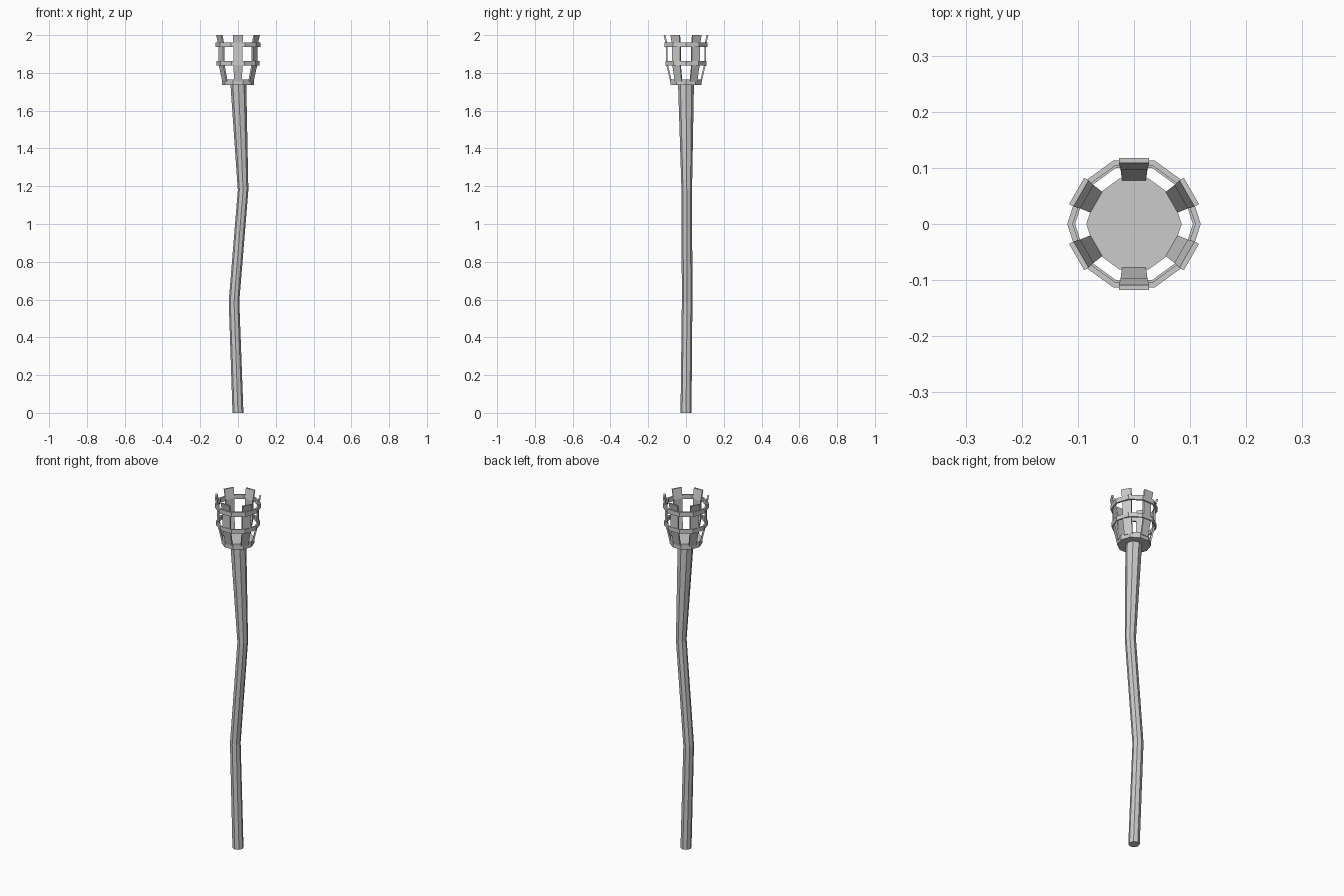
import bpy, bmesh
from math import cos, sin, pi, radians

if "Cube" in bpy.data.objects:
    bpy.data.objects.remove(bpy.data.objects["Cube"])


def make(name, bm):
    bmesh.ops.recalc_face_normals(bm, faces=bm.faces)
    me = bpy.data.meshes.new(name)
    bm.to_mesh(me)
    bm.free()
    ob = bpy.data.objects.new(name, me)
    bpy.context.collection.objects.link(ob)
    return ob


def loft(name, sections, sides):
    """Capped tube through (x, y, z, radius) sections."""
    bm = bmesh.new()
    loops = [[bm.verts.new((x + r * cos(2 * pi * i / sides),
                            y + r * sin(2 * pi * i / sides), z))
              for i in range(sides)] for x, y, z, r in sections]
    for a, b in zip(loops, loops[1:]):
        for i in range(sides):
            j = (i + 1) % sides
            bm.faces.new((a[i], a[j], b[j], b[i]))
    bm.faces.new(loops[0])
    bm.faces.new(loops[-1])
    return make(name, bm)


def hoop(name, z0, z1, r_in, r_out, sides=10):
    """Flat faceted band."""
    bm = bmesh.new()
    prof = [(r_in, z0), (r_out, z0), (r_out, z1), (r_in, z1)]
    loops = [[bm.verts.new((r * cos(2 * pi * i / sides),
                            r * sin(2 * pi * i / sides), z)) for r, z in prof]
             for i in range(sides)]
    for i in range(sides):
        a, b = loops[i], loops[(i + 1) % sides]
        for k in range(4):
            m = (k + 1) % 4
            bm.faces.new((a[k], a[m], b[m], b[k]))
    return make(name, bm)


def strap(name, angle):
    """Bent upright bar: (outer radius, z, half width) profile."""
    prof = [(0.084, 1.755, 0.021), (0.106, 1.85, 0.024),
            (0.106, 1.945, 0.024), (0.118, 2.0, 0.027)]
    c, s, t = cos(angle), sin(angle), 0.009
    bm = bmesh.new()
    loops = []
    for r, z, w in prof:
        loops.append([bm.verts.new((p * c - q * s, p * s + q * c, z))
                      for p, q in ((r - t, -w), (r, -w), (r, w), (r - t, w))])
    for a, b in zip(loops, loops[1:]):
        for k in range(4):
            m = (k + 1) % 4
            bm.faces.new((a[k], a[m], b[m], b[k]))
    bm.faces.new(loops[0])
    bm.faces.new(loops[-1])
    return make(name, bm)


# crooked wooden shaft
loft("shaft", [(0, 0, 0, 0.029), (-0.021, 0.006, 0.59, 0.028),
               (0.027, 0.004, 1.18, 0.028), (0.002, 0, 1.74, 0.042)], 8)

# basket floor
loft("basket_floor", [(0, 0, 1.735, 0.085), (0, 0, 1.766, 0.085)], 10)

# two hoops
hoop("lower_hoop", 1.839, 1.862, 0.105, 0.114)
hoop("upper_hoop", 1.937, 1.962, 0.109, 0.119)

# six upright straps
for n in range(6):
    strap(f"basket_strap_{n + 1}", radians(30 + 60 * n))
